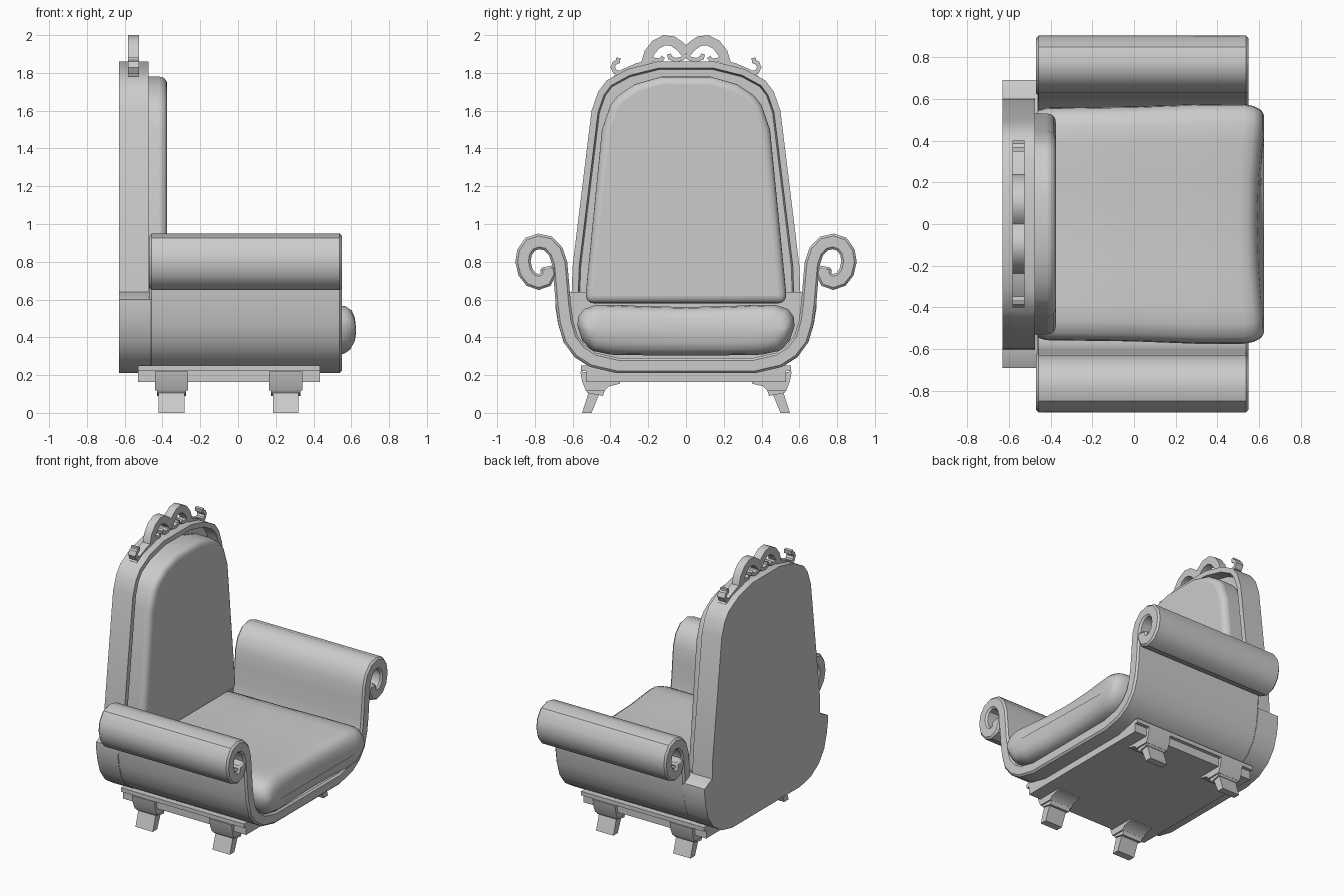
import bpy, bmesh, math
from mathutils import Vector

old = bpy.data.objects.get("Cube")
if old:
    bpy.data.objects.remove(old, do_unlink=True)

grey = bpy.data.materials.new("plain grey")
grey.use_nodes = True
grey.diffuse_color = (0.6, 0.6, 0.6, 1)
grey.node_tree.nodes["Principled BSDF"].inputs["Base Color"].default_value = (0.6, 0.6, 0.6, 1)


def finish(name, bm, bevel=0, segments=1, angle=35):
    bmesh.ops.recalc_face_normals(bm, faces=bm.faces)
    mesh = bpy.data.meshes.new(name)
    bm.to_mesh(mesh)
    bm.free()
    obj = bpy.data.objects.new(name, mesh)
    bpy.context.collection.objects.link(obj)
    mesh.materials.append(grey)
    if bevel:
        mod = obj.modifiers.new("Bevel", "BEVEL")
        mod.width, mod.segments = bevel, segments
        mod.limit_method, mod.angle_limit = "ANGLE", math.radians(50)
    bpy.ops.object.select_all(action="DESELECT")
    obj.select_set(True)
    bpy.context.view_layer.objects.active = obj
    bpy.ops.object.shade_smooth_by_angle(angle=math.radians(angle))
    return obj


def both(half):
    """Close a right-hand half outline by mirroring it across y = 0."""
    return half + [(-y, z) for y, z in reversed(half) if y > 0]


def prism(bm, outline, x0, x1):
    """Extrude a (y, z) outline along x and return its front face."""
    back = [bm.verts.new((x0, y, z)) for y, z in outline]
    front = [bm.verts.new((x1, y, z)) for y, z in outline]
    n = len(outline)
    bm.faces.new(back)
    for i in range(n):
        j = (i + 1) % n
        bm.faces.new((back[i], back[j], front[j], front[i]))
    return bm.faces.new(front)


def ribbon(bm, path, half, x0, x1):
    """Band of even thickness following a (y, z) path."""
    pts = [Vector(p) for p in path]
    rows = []
    for i, p in enumerate(pts):
        a = (p - pts[i - 1]).normalized() if i else None
        b = (pts[i + 1] - p).normalized() if i + 1 < len(pts) else None
        a, b = a or b, b or a
        t = (a + b).normalized()
        n = Vector((-t.y, t.x)) * half / max(t.dot(b), 0.7)
        rows.append([bm.verts.new((x, q.x, q.y)) for x, q in
                     ((x0, p + n), (x1, p + n), (x1, p - n), (x0, p - n))])
    for r, s in zip(rows, rows[1:]):
        for k in range(4):
            m = (k + 1) % 4
            bm.faces.new((r[k], r[m], s[m], s[k]))
    bm.faces.new(rows[0])
    bm.faces.new(rows[-1])


# Shell: one band sweeping under the seat and into both scrolled arms
arm = [(0.36, 0.25), (0.49, 0.28), (0.56, 0.325), (0.61, 0.39), (0.637, 0.48),
       (0.65, 0.58), (0.66, 0.70), (0.668, 0.79), (0.69, 0.855), (0.73, 0.897),
       (0.78, 0.908), (0.825, 0.893), (0.855, 0.85), (0.863, 0.80), (0.85, 0.745),
       (0.82, 0.707), (0.78, 0.693), (0.745, 0.705), (0.728, 0.74), (0.735, 0.775)]
bm = bmesh.new()
ribbon(bm, [(-y, z) for y, z in reversed(arm)] + arm, 0.04, -0.47, 0.55)
finish("shell_and_arms", bm, 0.012)

# Lower back: closes the shell behind the seat
bm = bmesh.new()
prism(bm, both([(0.38, 0.21), (0.50, 0.237), (0.59, 0.295), (0.648, 0.375),
                (0.677, 0.47), (0.69, 0.55), (0.69, 0.60), (0.61, 0.64)]), -0.63, -0.46)
finish("lower_back", bm)

# Back frame: tall arch with a recessed panel
bm = bmesh.new()
face = prism(bm, both([(0.61, 0.5), (0.60, 0.78), (0.50, 1.60), (0.465, 1.70),
                       (0.42, 1.76), (0.31, 1.82), (0.15, 1.86)]), -0.63, -0.475)
for width, depth in ((0.02, 0.02), (0.035, 0), (0.008, -0.07)):
    bmesh.ops.inset_region(bm, faces=[face], thickness=width, depth=depth, use_even_offset=True)
finish("back_frame", bm, angle=25)

# Back cushion
bm = bmesh.new()
prism(bm, both([(0.53, 0.58), (0.53, 0.64), (0.445, 1.50), (0.40, 1.63),
                (0.36, 1.68), (0.27, 1.74), (0.13, 1.78)]), -0.56, -0.375)
finish("back_cushion", bm, 0.04, 4, 45)

# Seat cushion: lofted section, puffed at the front corners
section = both([(0, 0.305), (0.22, 0.305), (0.40, 0.308), (0.50, 0.33), (0.55, 0.385),
                (0.575, 0.46), (0.57, 0.51), (0.54, 0.55), (0.48, 0.57), (0.40, 0.572),
                (0.22, 0.565), (0, 0.56)])
stations = [(-0.46, 0.95, 0.9), (-0.42, 0.97, 1), (0, 0.98, 1), (0.3, 1, 1), (0.50, 1, 1),
            (0.545, 0.985, 0.95), (0.575, 0.96, 0.78), (0.591, 0.93, 0.5), (0.597, 0.9, 0.1)]
bm = bmesh.new()
rings = []
for x, sy, sz in stations:
    rings.append([bm.verts.new((x + (0.028 * min(1, (abs(y) / 0.48) ** 2) if x > 0.4 else 0),
                                y * sy, 0.435 + (z - 0.435) * sz)) for y, z in section])
for a, b in zip(rings, rings[1:]):
    for i in range(len(a)):
        j = (i + 1) % len(a)
        bm.faces.new((a[i], a[j], b[j], b[i]))
bm.faces.new(rings[0])
bm.faces.new(rings[-1])
finish("seat_cushion", bm, angle=60)

# Base: wide lip over a slightly narrower plate
bm = bmesh.new()
for half, z0, z1 in ((0.555, 0.222, 0.25), (0.53, 0.163, 0.222)):
    prism(bm, [(-half, z0), (half, z0), (half, z1), (-half, z1)], -0.53, 0.435)
finish("base_plate", bm)

# Legs: stepped bracket and a splayed foot
bracket = [(0.35, 0.19), (0.35, 0.155), (0.41, 0.14), (0.43, 0.118), (0.53, 0.118),
           (0.55, 0.165), (0.56, 0.22)]
collar = [(0.43, 0.12), (0.44, 0.09), (0.52, 0.105), (0.53, 0.12)]
foot = [(0.455, 0.11), (0.50, 0), (0.55, 0), (0.515, 0.11)]
for side, side_name in ((1, "left"), (-1, "right")):
    for cx, place in ((-0.352, "back"), (0.253, "front")):
        bm = bmesh.new()
        for outline, half in ((bracket, 0.088), (collar, 0.078), (foot, 0.068)):
            prism(bm, [(side * y, z) for y, z in outline], cx - half, cx + half)
        finish(f"{place}_{side_name}_leg", bm)

# Crest: paired arches, inner curls and hooked ends
arch = [(0, 1.905), (0.03, 1.94), (0.07, 1.968), (0.115, 1.973), (0.16, 1.95),
        (0.195, 1.905), (0.212, 1.85), (0.215, 1.82)]
curl = [(0, 1.90), (0.02, 1.875), (0.055, 1.868), (0.085, 1.88), (0.09, 1.90)]
outer_curl = [(0.205, 1.86), (0.17, 1.87), (0.135, 1.865), (0.12, 1.885)]
rail = [(0.20, 1.85), (0.26, 1.835), (0.33, 1.805), (0.375, 1.77)]
hook = [(0.345, 1.80), (0.375, 1.805), (0.388, 1.83), (0.378, 1.852),
        (0.36, 1.86), (0.358, 1.88)]
bm = bmesh.new()
for side in (1, -1):
    for path, half in ((arch, 0.026), (curl, 0.011), (outer_curl, 0.011),
                       (rail, 0.016), (hook, 0.011)):
        ribbon(bm, [(side * y, z) for y, z in path], half, -0.582, -0.525)
finish("crest", bm)
